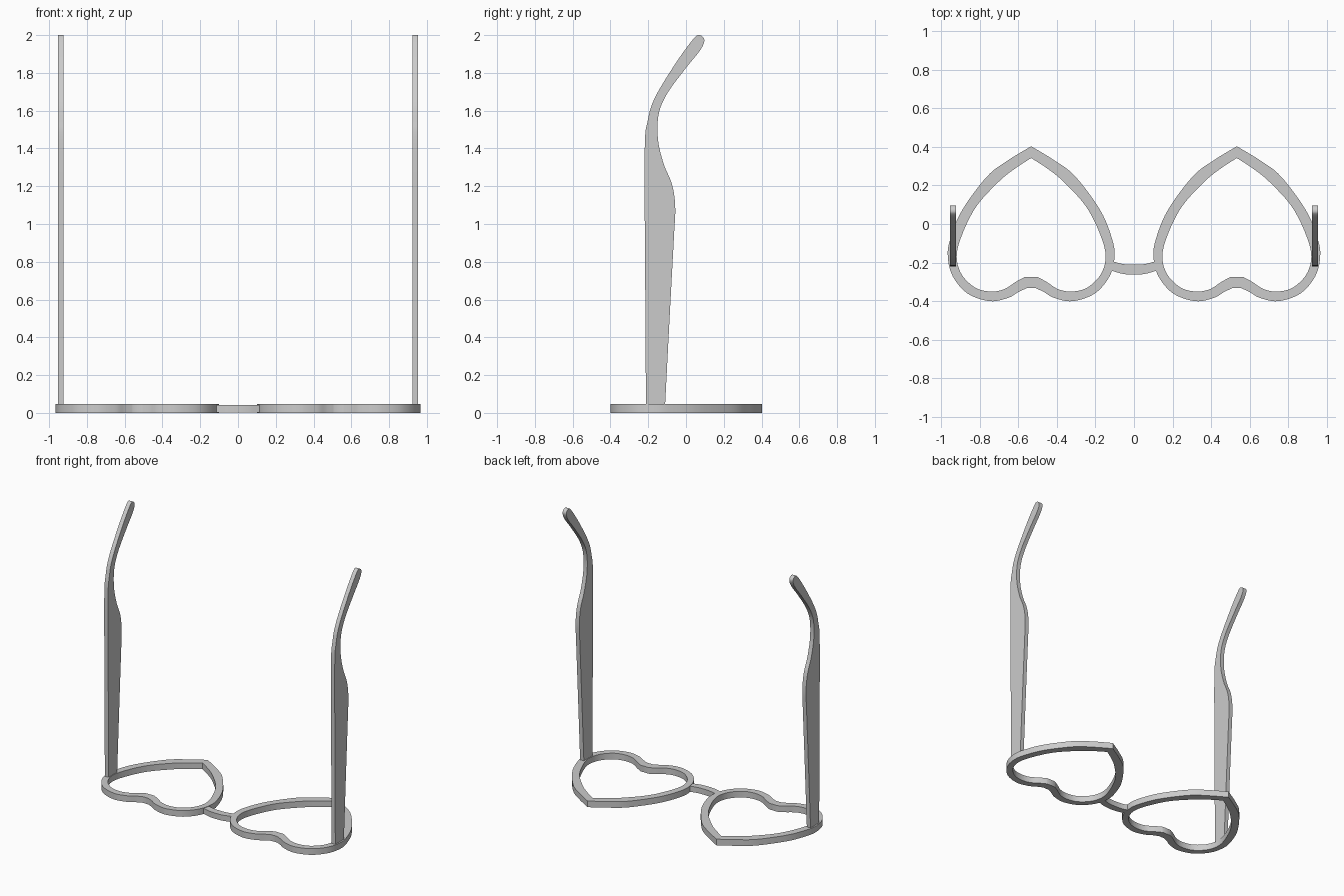
import bpy, bmesh, math
from mathutils import Vector

if "Cube" in bpy.data.objects:
    bpy.data.objects.remove(bpy.data.objects["Cube"])

LENS_X = 0.533      # centre of each heart lens
THICK = 0.046       # depth of the front frame


def spline(points, steps=6):
    """Smooth curve through the given 2D points."""
    p = [Vector(q) for q in points]
    p = [2 * p[0] - p[1]] + p + [2 * p[-1] - p[-2]]
    out = []
    for i in range(1, len(p) - 2):
        a, b, c, d = p[i - 1:i + 3]
        for s in range(steps):
            t = s / steps
            out.append(0.5 * (2 * b + (c - a) * t + (2 * a - 5 * b + 4 * c - d) * t**2
                              + (3 * b - a - 3 * c + d) * t**3))
    return out + [p[-2]]


def finish(name, bm):
    bmesh.ops.recalc_face_normals(bm, faces=bm.faces)
    mesh = bpy.data.meshes.new(name)
    bm.to_mesh(mesh)
    bm.free()
    obj = bpy.data.objects.new(name, mesh)
    bpy.context.collection.objects.link(obj)
    bpy.ops.object.select_all(action='DESELECT')
    obj.select_set(True)
    bpy.context.view_layer.objects.active = obj
    bpy.ops.object.shade_smooth_by_angle(angle=math.radians(30))
    return obj


def heart_loop(half):
    """Half outline from tip to notch, mirrored into a closed heart."""
    return half + [Vector((-v.x, v.y)) for v in reversed(half[1:-1])]


def extrude_outline(name, outline, offset):
    bm = bmesh.new()
    face = bm.faces.new([bm.verts.new(v) for v in outline])
    ext = bmesh.ops.extrude_face_region(bm, geom=[face], use_keep_orig=True)
    verts = [g for g in ext['geom'] if isinstance(g, bmesh.types.BMVert)]
    bmesh.ops.translate(bm, verts=verts, vec=offset)
    return finish(name, bm)


# Heart rim outlines, with a short flat at the notch
outer = heart_loop(spline([(0, .403), (.12, .33), (.23, .245), (.36, .068), (.42, -.08),
                           (.432, -.17), (.407, -.27), (.33, -.36), (.215, -.4),
                           (.12, -.383), (.065, -.352), (.024, -.333)]) + [Vector((0, -.333))])
inner = heart_loop(spline([(0, .342), (.08, .29), (.165, .222), (.285, .09), (.36, -.06),
                           (.386, -.17), (.36, -.262), (.29, -.33), (.21, -.35),
                           (.14, -.338), (.08, -.3), (.034, -.275)]) + [Vector((0, -.275))])


def heart_rim(name, cx):
    bm = bmesh.new()
    rings = [[bm.verts.new((cx + v.x, v.y, z)) for v in loop]
             for loop, z in ((outer, 0), (outer, THICK), (inner, THICK), (inner, 0))]
    for k in range(4):
        a, b = rings[k], rings[(k + 1) % 4]
        # inner and outer loops hold the same number of points
        for i in range(len(a)):
            j = (i + 1) % len(a)
            bm.faces.new((a[i], a[j], b[j], b[i]))
    return finish(name, bm)


# Temple arm side profile (y, z): widens, narrows behind the ear, hooks to a round tip
arm = spline([(-.212, .035), (-.216, .7), (-.219, 1.38), (-.202, 1.55), (-.164, 1.67),
              (-.06, 1.843), (.035, 1.975), (.07, 2.0), (.097, 1.975), (.075, 1.92),
              (-.005, 1.82), (-.1, 1.69), (-.145, 1.58), (-.148, 1.445), (-.117, 1.315),
              (-.074, 1.21), (-.057, 1.09), (-.064, .93), (-.087, .5), (-.111, .035)])

for side, sx in (("left", -1), ("right", 1)):
    heart_rim(side + "_heart_rim", sx * LENS_X)
    extrude_outline(side + "_temple_arm", [(sx * .923, v.x, v.y) for v in arm],
                    (sx * .031, 0, 0))

# Curved nose bridge
top = spline([(-.115, -.192), (-.06, -.207), (0, -.211), (.06, -.207), (.115, -.192)])
low = spline([(.122, -.24), (.06, -.258), (0, -.263), (-.06, -.258), (-.122, -.24)])
extrude_outline("nose_bridge", [(v.x, v.y, 0.001) for v in top + low], (0, 0, THICK - .004))
